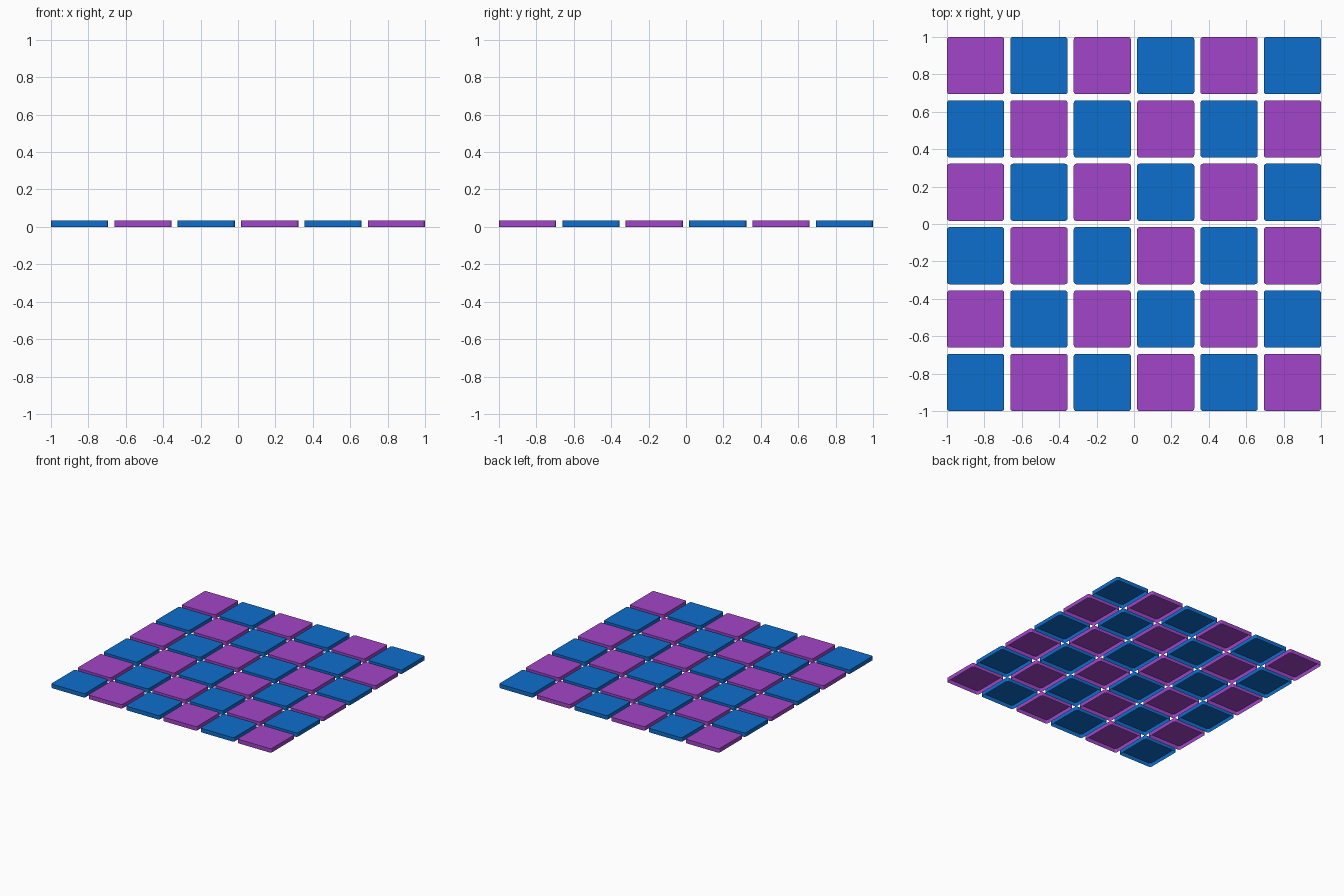
import bpy, bmesh, math

if "Cube" in bpy.data.objects:
    bpy.data.objects.remove(bpy.data.objects["Cube"])

N = 6            # tiles per side
SIZE = 0.306     # tile width
HEIGHT = 0.033
RADIUS = 0.014   # rounded vertical corners
SEGS = 3
PITCH = (2.0 - SIZE) / (N - 1)


def material(name, rgb):
    m = bpy.data.materials.new(name)
    m.diffuse_color = (*rgb, 1)
    m.use_nodes = True
    m.node_tree.nodes["Principled BSDF"].inputs["Base Color"].default_value = m.diffuse_color
    return m


def tile_mesh(name, mat):
    # rounded square top with walls dropping to the floor, open underneath
    bm = bmesh.new()
    c = SIZE / 2 - RADIUS
    ring = []
    for k in range(4):
        mid = math.radians(45 + 90 * k)
        cx, cy = math.copysign(c, math.cos(mid)), math.copysign(c, math.sin(mid))
        for s in range(SEGS + 1):
            a = math.radians(90 * k + 90 * s / SEGS)
            ring.append((cx + RADIUS * math.cos(a), cy + RADIUS * math.sin(a)))
    top = [bm.verts.new((x, y, HEIGHT)) for x, y in ring]
    low = [bm.verts.new((x, y, 0)) for x, y in ring]
    bm.faces.new(top)
    for i in range(len(ring)):
        j = (i + 1) % len(ring)
        bm.faces.new((low[i], low[j], top[j], top[i]))
    me = bpy.data.meshes.new(name)
    bm.to_mesh(me)
    bm.free()
    me.materials.append(mat)
    return me


# two tile colours
blue = tile_mesh("blue_tile", material("blue", (0.004, 0.156, 0.61)))
purple = tile_mesh("purple_tile", material("purple", (0.36, 0.06, 0.58)))

# checkerboard of tiles
for row in range(N):
    for col in range(N):
        me = blue if (row + col) % 2 == 0 else purple
        ob = bpy.data.objects.new(f"{me.name}_{row + 1}_{col + 1}", me)
        ob.location = (-1 + SIZE / 2 + col * PITCH, -1 + SIZE / 2 + row * PITCH, 0)
        bpy.context.collection.objects.link(ob)
